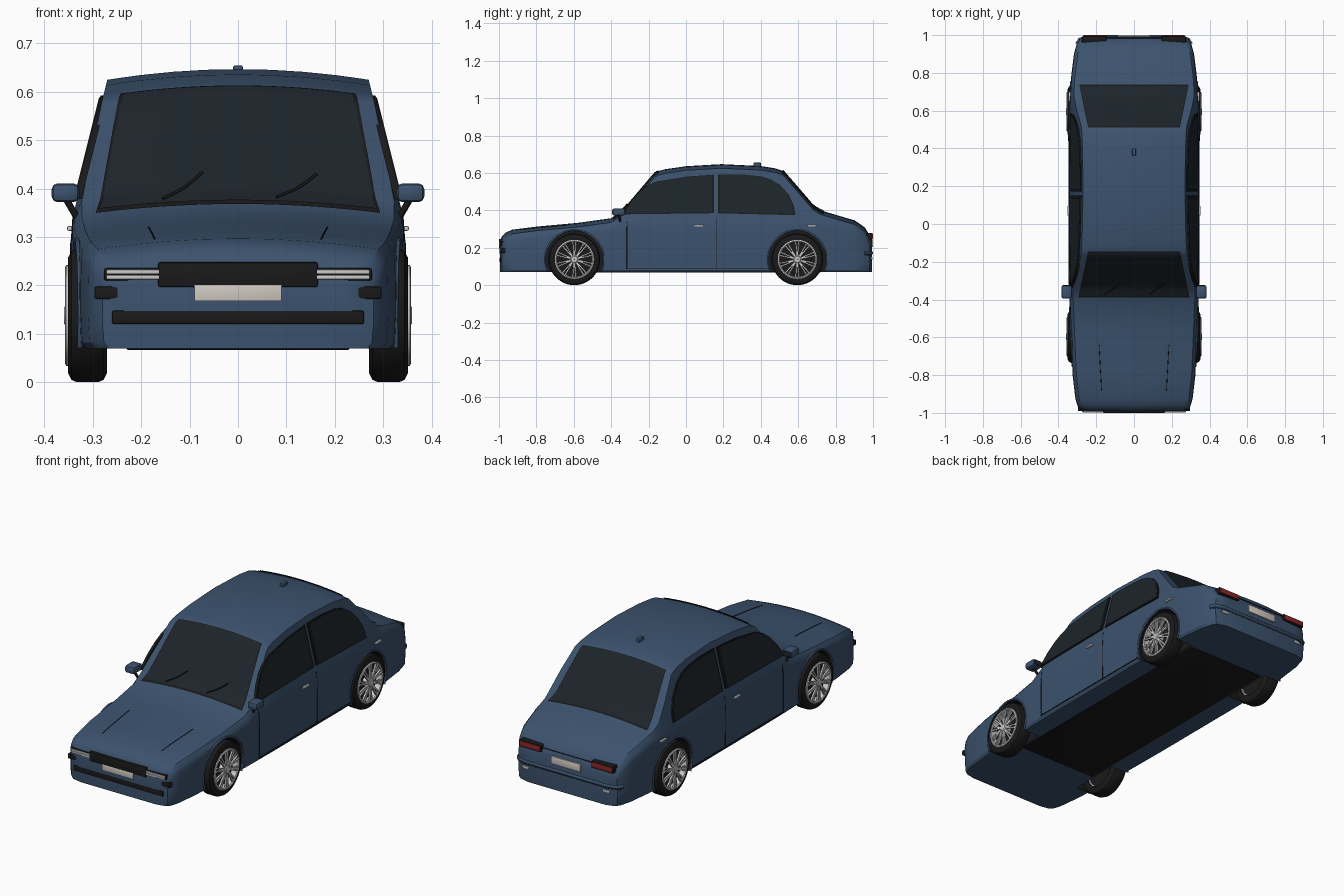
import bpy, bmesh, math
from mathutils import Vector, Matrix

if "Cube" in bpy.data.objects:
    bpy.data.objects.remove(bpy.data.objects["Cube"])

def mat(name, c):
    m = bpy.data.materials.new(name)
    m.diffuse_color = (*c, 1)
    m.use_nodes = True
    m.node_tree.nodes["Principled BSDF"].inputs["Base Color"].default_value = m.diffuse_color
    return m

PAINT = mat("paint", (0.045, 0.085, 0.155))
GLASS = mat("glass", (0.012, 0.018, 0.023))
BLACK = mat("black_trim", (0.01, 0.01, 0.011))
SILVER = mat("silver", (0.55, 0.55, 0.55))
PLATE = mat("plate", (0.65, 0.6, 0.55))
RED = mat("red_lens", (0.25, 0.02, 0.02))

def finish(name, bm, m, angle=35):
    bmesh.ops.recalc_face_normals(bm, faces=bm.faces)
    me = bpy.data.meshes.new(name)
    bm.to_mesh(me)
    bm.free()
    me.materials.append(m)
    o = bpy.data.objects.new(name, me)
    bpy.context.collection.objects.link(o)
    smooth(o, angle)
    return o

def smooth(o, angle=35):
    bpy.ops.object.select_all(action='DESELECT')
    bpy.context.view_layer.objects.active = o
    o.select_set(True)
    bpy.ops.object.shade_smooth_by_angle(angle=math.radians(angle))

def box(name, x, y, z, m, bevel=0.004, rot=None):
    """Box from (min, max) ranges along each axis."""
    bm = bmesh.new()
    bmesh.ops.create_cube(bm, size=1)
    bmesh.ops.scale(bm, verts=bm.verts, vec=(x[1] - x[0], y[1] - y[0], z[1] - z[0]))
    if bevel:
        bmesh.ops.bevel(bm, geom=bm.edges[:], offset=bevel, segments=2, affect='EDGES', profile=0.5)
    o = finish(name, bm, m)
    o.location = (sum(x) / 2, sum(y) / 2, sum(z) / 2)
    if rot:
        o.rotation_euler = rot
    return o

def tube(name, pts, r, m):
    cu = bpy.data.curves.new(name, 'CURVE')
    cu.dimensions = '3D'
    cu.bevel_depth = r
    cu.bevel_resolution = 1
    cu.use_fill_caps = True
    sp = cu.splines.new('POLY')
    sp.points.add(len(pts) - 1)
    for p, q in zip(sp.points, pts):
        p.co = (*q, 1)
    cu.materials.append(m)
    o = bpy.data.objects.new(name, cu)
    bpy.context.collection.objects.link(o)

def both(rng, s):
    return tuple(sorted((rng[0] * s, rng[1] * s)))

# Body stations: y, roof/hood height, half width
ST = [(-.994, .235, .23), (-.984, .262, .28), (-.965, .281, .298), (-.928, .297, .31),
      (-.8, .313, .325), (-.57, .334, .335), (-.4, .358, .342), (-.34, .395, .343),
      (-.168, .598, .345), (-.145, .611, .345), (-.11, .62, .345), (0, .636, .345),
      (.19, .647, .345), (.4, .637, .345), (.48, .624, .344), (.52, .61, .343),
      (.607, .51, .342), (.68, .425, .339), (.72, .4, .337), (.77, .385, .334),
      (.9, .347, .318), (.955, .31, .303), (.98, .27, .287), (.994, .245, .24)]
BOT = 0.07

def at(y):
    for a, b in zip(ST, ST[1:]):
        if y <= b[0]:
            f = (y - a[0]) / (b[0] - a[0])
            return a[1] + f * (b[1] - a[1]), a[2] + f * (b[2] - a[2])
    return ST[-1][1:]

def side_x(z):
    return 0.34 - (z - 0.345) * 0.25

def top_w(t, w):
    return min(side_x(t - .022), w - .02)

def top_z(x, y):
    t, w = at(y)
    return t - .022 * (x / top_w(t, w)) ** 2

def section(t, w):
    tw, s = top_w(t, w), min(.345, t - .042)
    pts = [(0, BOT), (w - .012, BOT), (w - .003, BOT + .012)]
    pts += [(w - d, BOT + (s - BOT) * f) for f, d in ((.35, 0), (.7, 0), (.9, .001), (1, .004))]
    pts += [(tw * f, t - .022 * f * f) for f in (1, .94, .75, .5, .25, 0)]
    return pts

# Body shell
bm = bmesh.new()
rings = []
for y, t, w in ST:
    half = section(t, w)
    ring = half + [(-x, z) for x, z in half[-2:0:-1]]
    rings.append([bm.verts.new((x, y, z)) for x, z in ring])
for a, b in zip(rings, rings[1:]):
    for i in range(len(a)):
        j = (i + 1) % len(a)
        bm.faces.new((a[i], a[j], b[j], b[i]))
bm.faces.new(rings[0])
bm.faces.new(rings[-1])
body = finish("body_shell", bm, PAINT)

# Wheel arches
AXLES = (-.597, .595)
for y in AXLES:
    for s in (-1, 1):
        bm = bmesh.new()
        bmesh.ops.create_cone(bm, cap_ends=True, segments=48, radius1=.153, radius2=.153, depth=.24,
                              matrix=Matrix.Translation((s * .36, y, .138)) @ Matrix.Rotation(math.pi / 2, 4, 'Y'))
        cut = finish("arch_cutter", bm, BLACK)
        cut.hide_render = True
        md = body.modifiers.new("arch", 'BOOLEAN')
        md.object, md.operation, md.solver = cut, 'DIFFERENCE', 'EXACT'
        md.material_mode = 'TRANSFER'
        bpy.context.view_layer.objects.active = body
        bpy.ops.object.modifier_apply(modifier=md.name)
        bpy.data.objects.remove(cut)
        arc = [math.radians(a) for a in range(-25, 206, 10)]
        tube("arch_lip", [(s * (at(y + .156 * math.cos(a))[1] - .001), y + .156 * math.cos(a),
                           .138 + .156 * math.sin(a)) for a in arc], .005, PAINT)
smooth(body, 32)

# Windscreen and rear window follow the body's top surface
def screen(name, y0, w0, y1, w1, lift, m):
    bm = bmesh.new()
    n, k = 16, 12
    g = []
    for i in range(n + 1):
        y, w = y0 + (y1 - y0) * i / n, w0 + (w1 - w0) * i / n
        g.append([bm.verts.new((x, y, top_z(x, y) + lift)) for x in (w * (2 * j / k - 1) for j in range(k + 1))])
    for i in range(n):
        for j in range(k):
            bm.faces.new((g[i][j], g[i][j + 1], g[i + 1][j + 1], g[i + 1][j]))
    finish(name, bm, m)

screen("windscreen_seal", -.388, .294, -.146, .243, .003, BLACK)
screen("windscreen", -.38, .287, -.152, .237, .006, GLASS)
screen("rear_window_seal", .512, .243, .738, .29, .003, BLACK)
screen("rear_window", .518, .238, .73, .284, .006, GLASS)

# Side windows, doors and mirrors
WINDOWS = {"front": [(-.33, .382), (-.29, .45), (-.25, .497), (-.21, .528), (-.16, .552), (0, .578), (.143, .588), (.143, .388)],
           "rear": [(.178, .388), (.178, .59), (.3, .59), (.4, .58), (.45, .565), (.5, .535), (.545, .485), (.572, .43), (.58, .378)]}
def window(name, pts, s, grow, out, m):
    cy, cz = sum(p[0] for p in pts) / len(pts), sum(p[1] for p in pts) / len(pts)
    bm = bmesh.new()
    loops = []
    for d in (-.008, out):
        loops.append([bm.verts.new((s * (side_x(z) + d), y, z)) for y, z in
                      ((cy + (p[0] - cy) * grow, cz + (p[1] - cz) * grow) for p in pts)])
    a, b = loops
    for i in range(len(a)):
        j = (i + 1) % len(a)
        bm.faces.new((a[i], a[j], b[j], b[i]))
    bm.faces.new(a)
    bm.faces.new(b)
    finish(name, bm, m)

for s in (-1, 1):
    for k, pts in WINDOWS.items():
        window(k + "_side_window_seal", pts, s, 1.03, .006, BLACK)
        window(k + "_side_window", pts, s, .98, .008, GLASS)
    for y in (.165, -.315):
        top = .355 if y > 0 else .34
        tube("door_gap", [(s * .344, y, .09), (s * .3445, y, .2), (s * .344, y, .29), (s * .3395, y, top)], .002, BLACK)
    tube("sill_gap", [(s * .344, -.32, .088), (s * .344, .45, .088)], .0025, BLACK)
    for y in (.07, .675):
        w = at(y)[1]
        box("door_handle", both((w - .006, w + .008), s), (y - .025, y + .025), (.313, .323), SILVER, .003)
    box("mirror_housing", both((.328, .385), s), (-.395, -.325), (.372, .411), PAINT, .012)
    box("mirror_glass", both((.334, .379), s), (-.328, -.323), (.379, .405), GLASS, .002)
    tube("mirror_arm", [(s * .33, -.35, .335), (s * .355, -.36, .378)], .007, BLACK)
    # Bonnet seams and wipers
    xs = .185 * s
    tube("bonnet_seam", [(s * (.172 + .013 * i / 6), -.88 + .04 * i, top_z(.18, -.88 + .04 * i) + .0005) for i in range(7)], .0018, BLACK)
for x0 in (-.155, .08):
    tube("wiper", [(x0 + .082 * f, -.375 + .06 * f, top_z(x0 + .082 * f, -.375 + .06 * f) + .011) for f in (0, .25, .5, .75, 1)], .003, BLACK)
box("roof_antenna", (-.01, .01), (.36, .4), (.635, .655), PAINT, .004)

# Front end
box("grille", (-.165, .165), (-1, -.965), (.197, .248), BLACK)
for i in range(17):
    x = -.152 + .019 * i
    box("grille_slat", (x - .003, x + .003), (-1, -.98), (.202, .243), GLASS, 0)
box("front_plate", (-.09, .09), (-1, -.98), (.168, .206), PLATE, .001)
box("lower_intake", (-.26, .26), (-.996, -.96), (.12, .148), BLACK)
for s in (-1, 1):
    box("headlamp_frame", both((.155, .277), s), (-.994, -.95), (.21, .236), BLACK)
    for z in (.217, .228):
        box("headlamp_bar", both((.162, .272), s), (-.999, -.96), (z - .0045, z + .0045), SILVER, .002)
    box("fog_lamp", both((.214, .297), s), (-.99, -.94), (.172, .198), BLACK)

# Rear end
box("rear_plate", (-.085, .085), (.98, 1), (.205, .245), PLATE, .001)
tube("boot_gap", [(x, .985 if abs(x) < .28 else .965, .268) for x in (-.28, -.2, 0, .2, .28)], .002, BLACK)
for z, r, m in ((.172, .009, PAINT), (.16, .003, BLACK)):
    pts = [(.302, .953, z), (.287, .978, z), (.24, .992, z)]
    tube("rear_bumper_strip", pts + [(-x, y, q) for x, y, q in pts[::-1]], r, m)
for s in (-1, 1):
    box("tail_lamp", both((.15, .27), s), (.955, 1), (.248, .276), RED)
    box("tail_lamp_frame", both((.146, .274), s), (.95, .995), (.244, .28), BLACK)
    box("rear_reflector", both((.215, .255), s), (.97, .998), (.138, .15), SILVER, .003)

# Underside
box("floor_pan", (-.23, .23), (-.6, .72), (.067, .08), BLACK, .002)
for y in AXLES:
    tube("axle", [(-.3, y, .138), (.3, y, .138)], .014, BLACK)

# Wheels
def lathe(name, prof, m, n=48):
    bm = bmesh.new()
    loops = [[bm.verts.new((x, r * math.cos(2 * math.pi * i / n), r * math.sin(2 * math.pi * i / n)))
              for i in range(n)] for x, r in prof]
    for a, b in zip(loops, loops[1:] + loops[:1]):
        for i in range(n):
            j = (i + 1) % n
            bm.faces.new((a[i], a[j], b[j], b[i]))
    return finish(name, bm, m)

def spokes():
    bm = bmesh.new()
    for i in range(20):
        a = 2 * math.pi * (i // 2) / 10 + (.09 if i % 2 else -.09)
        tilt = Matrix.Translation((.041, 0, .058)) @ Matrix.Diagonal((.009, .0075, .082, 1))
        bmesh.ops.create_cube(bm, size=1, matrix=Matrix.Rotation(a, 4, 'X') @ tilt)
    return finish("wheel_spokes", bm, SILVER)

parts = [lathe("tyre", [(-.04, .098), (-.04, .12), (-.033, .133), (-.022, .138), (.022, .138),
                        (.033, .133), (.04, .12), (.038, .098)], BLACK),
         lathe("wheel_rim", [(-.03, .092), (.043, .093), (.047, .098), (.044, .104), (-.03, .104)], SILVER),
         lathe("brake_disc", [(-.02, .002), (-.02, .095), (.012, .095), (.012, .002)], BLACK),
         lathe("wheel_hub", [(.005, .001), (.005, .024), (.043, .024), (.049, .016), (.049, .001)], SILVER),
         spokes()]
for y in AXLES:
    for s in (-1, 1):
        for p in parts:
            o = p if (y, s) == (AXLES[-1], 1) else p.copy()
            if o is not p:
                bpy.context.collection.objects.link(o)
            o.location = (s * .311, y, .138)
            o.rotation_euler = (0, 0, 0 if s > 0 else math.pi)
